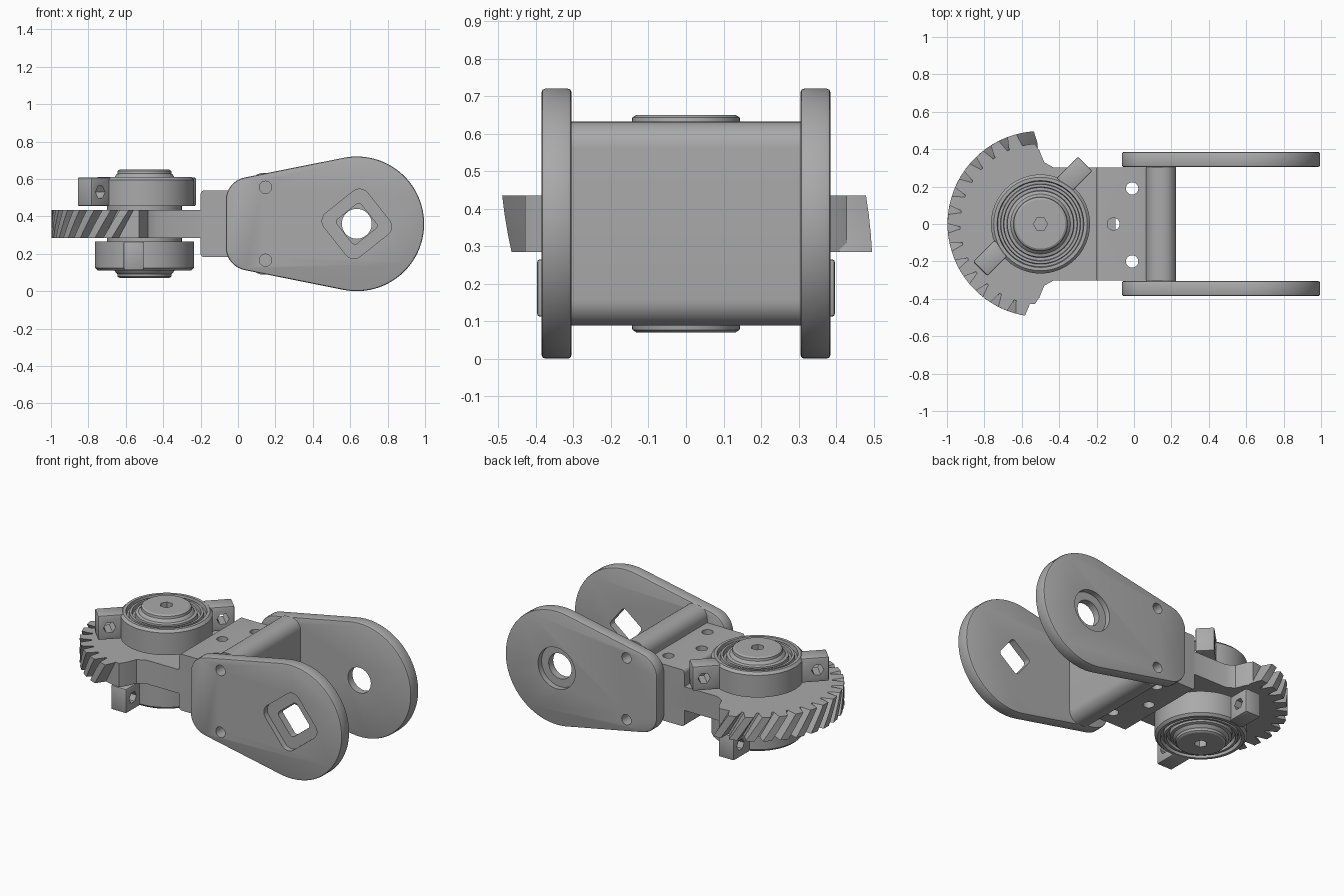
import bpy, bmesh
from math import pi, cos, sin, radians
from mathutils import Matrix, Vector

if "Cube" in bpy.data.objects:
    bpy.data.objects.remove(bpy.data.objects["Cube"], do_unlink=True)

grey = bpy.data.materials.new("machined grey")
grey.use_nodes = True
colour = (0.4, 0.4, 0.4, 1)
grey.diffuse_color = colour
grey.node_tree.nodes["Principled BSDF"].inputs["Base Color"].default_value = colour

MID = 0.36                      # height of the symmetry plane
HUB = Vector((-0.5, 0, 0))      # axis of the gear and its bearings
UPRIGHT = Matrix.Rotation(pi / 2, 4, 'X')   # turns (x, y) outlines into (x, z)


def finish(name, bm, matrix=None):
    if matrix:
        bm.transform(matrix)
    bmesh.ops.recalc_face_normals(bm, faces=bm.faces)
    mesh = bpy.data.meshes.new(name)
    bm.to_mesh(mesh)
    bm.free()
    mesh.materials.append(grey)
    ob = bpy.data.objects.new(name, mesh)
    bpy.context.collection.objects.link(ob)
    return ob


def loft(name, layers, matrix=None):
    """Join equal outlines stacked as (points, z)."""
    bm = bmesh.new()
    rings = [[bm.verts.new((x, y, z)) for x, y in pts] for pts, z in layers]
    n = len(rings[0])
    for a, b in zip(rings, rings[1:]):
        for i in range(n):
            j = (i + 1) % n
            bm.faces.new((a[i], a[j], b[j], b[i]))
    bm.faces.new(rings[0])
    bm.faces.new(rings[-1])
    return finish(name, bm, matrix)


def prism(name, pts, z0, z1, matrix=None):
    return loft(name, [(pts, z0), (pts, z1)], matrix)


def arc(cx, cy, r, a0, a1, n):
    angles = [radians(a0 + (a1 - a0) * i / n) for i in range(n + 1)]
    return [(cx + r * cos(a), cy + r * sin(a)) for a in angles]


def circle(cx, cy, r, n=32):
    return arc(cx, cy, r, 0, 360, n)[:-1]


def round_rect(cx, cy, hw, hh, r, n=6):
    pts = []
    for sx, sy, a in ((1, 1, 0), (-1, 1, 90), (-1, -1, 180), (1, -1, 270)):
        pts += arc(cx + sx * (hw - r), cy + sy * (hh - r), r, a, a + 90, n)
    return pts


def apply(ob, cutters=(), bevel=0):
    """Bevel the edges, then subtract the cutters."""
    if bevel:
        mod = ob.modifiers.new("edge", 'BEVEL')
        mod.width, mod.segments, mod.angle_limit = bevel, 2, radians(40)
    for c in cutters:
        mod = ob.modifiers.new("cut", 'BOOLEAN')
        mod.object, mod.solver = c, 'EXACT'
    bpy.context.view_layer.update()
    dg = bpy.context.evaluated_depsgraph_get()
    mesh = bpy.data.meshes.new_from_object(ob.evaluated_get(dg))
    ob.modifiers.clear()
    ob.data = mesh
    for c in cutters:
        bpy.data.objects.remove(c, do_unlink=True)


# Teardrop side plates: square drive socket in front, round bearing seat behind
upper = arc(0.635, 0, 0.36, 0, 100, 24) + arc(0.06, 0.125, 0.125, 100, 180, 8)
outline = upper + [(x, -y) for x, y in reversed(upper[1:])]


def tilted_square(half, corner):
    return [(0.635 + x * cos(0.67) - y * sin(0.67), x * sin(0.67) + y * cos(0.67))
            for x, y in round_rect(0, 0, half, half, corner)]


for name, side, seat, hole in (
        ("front_plate", -1, tilted_square(0.148, 0.055), tilted_square(0.083, 0.02)),
        ("back_plate", 1, circle(0.635, 0, 0.13), circle(0.635, 0, 0.08))):
    place = Matrix.Translation((0, side * 0.345, MID)) @ UPRIGHT
    # the extrusion axis points to -y, so the outer face is at -side
    plate = prism(name, [(x, y * (1.0 if y else 1)) for x, y in outline], -0.04, 0.04, place)
    cutters = [prism("hole_cutter", hole, -0.1, 0.1, place),
               prism("seat_cutter", seat, -side * 0.005, -side * 0.1, place)]
    cutters += [prism("screw_cutter", circle(0.147, z, 0.033, 20), -0.1, 0.1, place)
                for z in (0.195, -0.195)]
    apply(plate, cutters, 0.01)

# Cross wall between the plates, with rounded top and bottom
cross = Matrix.Translation((0, 0, MID)) @ UPRIGHT
wall = prism("cross_wall", round_rect(0.145, 0, 0.08, 0.272, 0.07, 8), -0.306, 0.306, cross)

# Mounting block with three screw holes
block = prism("mounting_block", round_rect(-0.05, 0, 0.15, 0.178, 0.018, 3),
              -0.302, 0.302, cross)
apply(block, [prism("screw_cutter", circle(x, y, 0.033, 20), 0, 1)
              for x, y in ((-0.01, 0.19), (-0.01, -0.2), (-0.11, 0))])

# Gear sector body and its arm
neck = [(-0.1, 0.302), (-0.43, 0.302), (-0.48, 0.33), (-0.505, 0.39)]
body = neck + arc(-0.5, 0, 0.43, 94, 266, 40) + [(x, -y) for x, y in reversed(neck)]
prism("gear_body", body, 0.285, 0.435)

# Slanted gear teeth
TWIST = radians(11)
for i in range(14):
    layers = []
    for k in range(4):
        a = radians(108 + 11.5 * i) - TWIST * (1 - k / 3)
        pts = [(HUB.x + r * cos(a + d), r * sin(a + d))
               for r, d in ((0.41, -0.088), (0.44, -0.082), (0.497, -0.05),
                            (0.497, 0.05), (0.44, 0.082), (0.41, 0.088))]
        layers.append((pts, 0.285 + 0.05 * k))
    loft(f"gear_tooth_{i + 1}", layers)

# Bearing hubs above and below the gear: stepped rings turned round the axis
STEPS = [(0, 0.40), (0.2, 0.40), (0.2, 0.455), (0.265, 0.455), (0.265, 0.595),
         (0.25, 0.61), (0.232, 0.61), (0.228, 0.585), (0.215, 0.585), (0.212, 0.605),
         (0.198, 0.605), (0.195, 0.58), (0.18, 0.58), (0.177, 0.605), (0.16, 0.61),
         (0.15, 0.625), (0.145, 0.628), (0.143, 0.643), (0.132, 0.65), (0, 0.65)]


def hub(name, turn, flip):
    place = Matrix.Translation(HUB)
    if flip:
        place = Matrix.Translation((0, 0, 2 * MID)) @ Matrix.Scale(-1, 4, (0, 0, 1)) @ place
    bm = bmesh.new()
    verts = [bm.verts.new((r, 0, z)) for r, z in STEPS]
    edges = [bm.edges.new(pair) for pair in zip(verts, verts[1:])]
    bmesh.ops.spin(bm, geom=verts + edges, axis=(0, 0, 1), cent=(0, 0, 0),
                   angle=2 * pi, steps=48, use_duplicate=False)
    bmesh.ops.remove_doubles(bm, verts=bm.verts, dist=0.0005)
    ring = finish(name + "_bearing", bm, place)
    apply(ring, [prism("hex_cutter", circle(0, 0, 0.038, 6), 0.58, 0.8, place)])

    # Clamp ears with a cross hole each
    place = place @ Matrix.Rotation(turn, 4, 'Z')
    for side in (-1, 1):
        x0, x1 = sorted((side * 0.235, side * 0.397))
        ear = prism(name + "_clamp_ear", [(x0, 0.004), (x1, 0.004), (x1, 0.112), (x0, 0.112)],
                    0.455, 0.608, place)
        bore = Matrix.Translation((side * 0.33, 0, 0.53)) @ UPRIGHT
        apply(ear, [prism("bore_cutter", circle(0, 0, 0.036, 6), -0.3, 0.3, place @ bore)], 0.008)


hub("upper", radians(45), False)
hub("lower", radians(90), True)

# Smooth the rounded surfaces and keep the edges crisp
bpy.ops.object.select_all(action='DESELECT')
for ob in bpy.context.collection.objects:
    if ob.type == 'MESH' and grey.name in ob.data.materials:
        ob.select_set(True)
        bpy.context.view_layer.objects.active = ob
bpy.ops.object.shade_smooth_by_angle(angle=radians(30))
